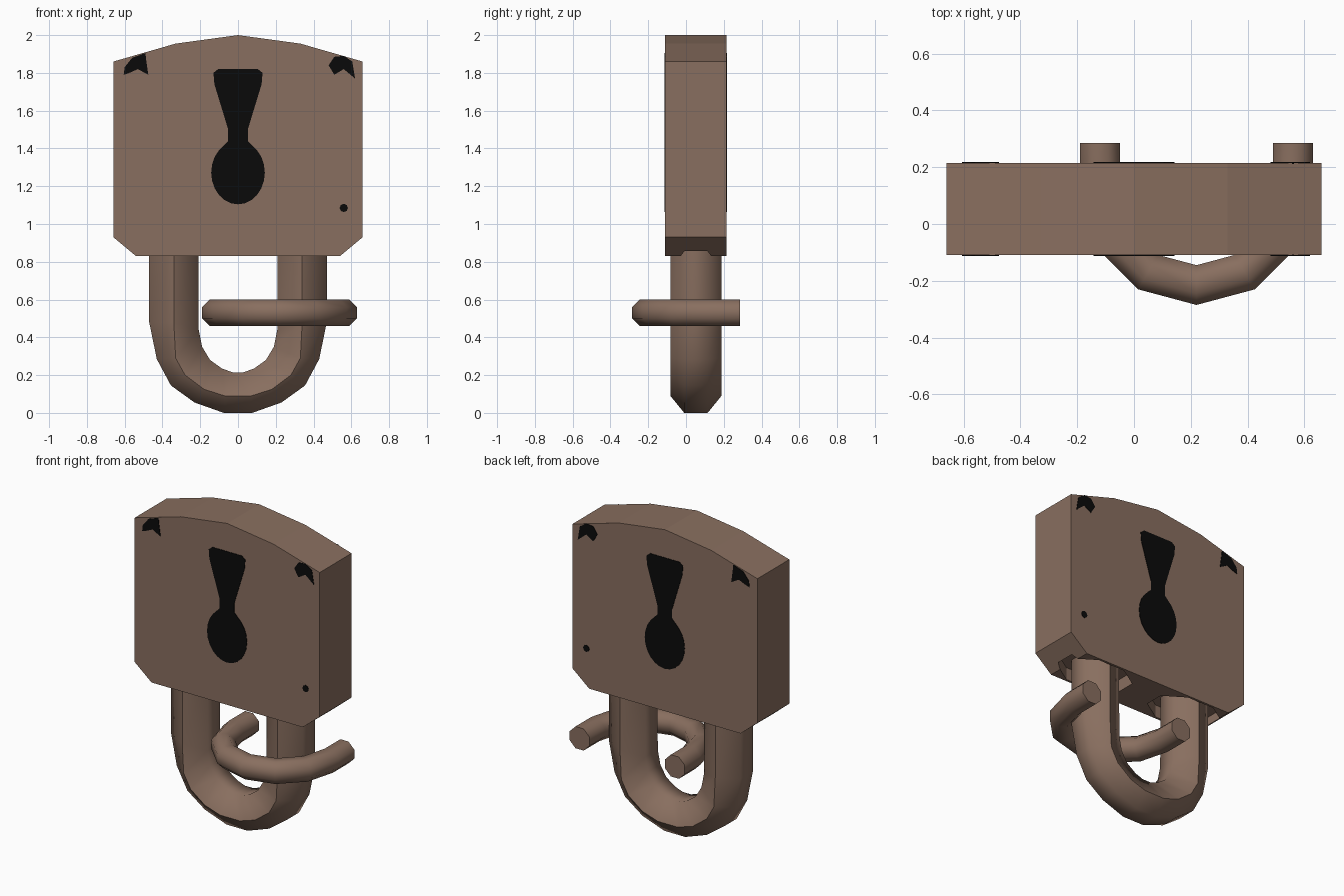
import bpy
import bmesh
from math import cos, sin, pi, radians
from mathutils import Vector

FRONT, BACK = -0.11, 0.215
MID_Y = (FRONT + BACK) / 2

default_cube = bpy.data.objects.get("Cube")
if default_cube:
    bpy.data.objects.remove(default_cube, do_unlink=True)


def make_material(name, colour):
    mat = bpy.data.materials.new(name)
    mat.use_nodes = True
    mat.diffuse_color = (*colour, 1)
    mat.node_tree.nodes["Principled BSDF"].inputs["Base Color"].default_value = (*colour, 1)
    return mat


brown = make_material("brown metal", (0.25, 0.158, 0.115))
black = make_material("black paint", (0.003, 0.003, 0.003))


def finish(name, bm, mat):
    bmesh.ops.recalc_face_normals(bm, faces=bm.faces[:])
    mesh = bpy.data.meshes.new(name)
    bm.to_mesh(mesh)
    bm.free()
    mesh.materials.append(mat)
    obj = bpy.data.objects.new(name, mesh)
    bpy.context.collection.objects.link(obj)
    return obj


def prism(name, outline, y_start, y_end, mat):
    """Extrude an (x, z) outline along y."""
    bm = bmesh.new()
    face = bm.faces.new([bm.verts.new((x, y_start, z)) for x, z in outline])
    grown = bmesh.ops.extrude_face_region(bm, geom=[face])["geom"]
    moved = [g for g in grown if isinstance(g, bmesh.types.BMVert)]
    bmesh.ops.translate(bm, verts=moved, vec=(0, y_end - y_start, 0))
    return finish(name, bm, mat)


def tube(name, rings, mat, sharp_rails=()):
    """Skin matching rings of points, smooth except on the named rails."""
    bm = bmesh.new()
    loops = [[bm.verts.new(p) for p in ring] for ring in rings]
    count = len(loops[0])
    for a, b in zip(loops, loops[1:]):
        for i in range(count):
            j = (i + 1) % count
            bm.faces.new((a[i], a[j], b[j], b[i])).smooth = True
        for i in sharp_rails:
            bm.edges.get((a[i], b[i])).smooth = False
    for end in (loops[0], loops[-1]):
        for edge in bm.faces.new(end).edges:
            edge.smooth = False
    return finish(name, bm, mat)


def mirrored(half):
    """Complete an outline whose right half runs from top to bottom."""
    return half + [(-x, z) for x, z in reversed(half) if x > 0]


# Lock body with an arched top and clipped lower corners
body = prism("lock_body", mirrored([
    (0, 2), (0.33, 1.955), (0.66, 1.86), (0.66, 0.93), (0.54, 0.83)]), FRONT, BACK, brown)

# Sockets around the shackle legs
for side in (-1, 1):
    bm = bmesh.new()
    bmesh.ops.create_cone(bm, cap_ends=True, segments=8, radius1=1, radius2=1, depth=0.2)
    for v in bm.verts:
        angle = pi / 8
        x = v.co.x * cos(angle) - v.co.y * sin(angle)
        y = v.co.x * sin(angle) + v.co.y * cos(angle)
        v.co = Vector((side * 0.34 + x * 0.25, MID_Y + y * 0.16, v.co.z + 0.81))
    cutter = finish("socket_cutter", bm, brown)
    cutter.hide_render = True
    cut = body.modifiers.new("socket", "BOOLEAN")
    cut.operation = "DIFFERENCE"
    cut.solver = "EXACT"
    cut.object = cutter
    bpy.context.view_layer.objects.active = body
    bpy.ops.object.modifier_apply(modifier=cut.name)
    bpy.data.objects.remove(cutter, do_unlink=True)

# Six-sided U shackle: outer, middle and inner rails down one leg
outer = [(0.47, 0.95), (0.47, 0.48), (0.43, 0.285), (0.355, 0.145), (0.23, 0.055), (0.075, 0)]
middle = [(0.34, 0.95), (0.34, 0.48), (0.33, 0.29), (0.28, 0.2), (0.18, 0.125), (0.07, 0.09)]
inner = [(0.21, 0.95), (0.208, 0.44), (0.19, 0.35), (0.148, 0.28), (0.085, 0.235), (0.03, 0.215)]
half_rings = list(zip(outer, middle, inner))


def shackle_ring(section, side):
    (ox, oz), (mx, mz), (ix, iz) = section
    points = [(ox, -0.062, oz), (mx, -0.135, mz), (ix, -0.062, iz),
              (ix, 0.062, iz), (mx, 0.135, mz), (ox, 0.062, oz)]
    return [(side * x, MID_Y + y, z) for x, y, z in points]


rings = [shackle_ring(s, 1) for s in half_rings]
rings += [shackle_ring(s, -1) for s in reversed(half_rings)]
tube("shackle", rings, brown, sharp_rails=(1, 4))

# Open eight-sided link hooked round one shackle leg
link_centre = Vector((0.22, 0.125, 0.53))
link_radius, wire = 0.34, 0.07 / cos(pi / 8)


def link_ring(angle, shift=0.0):
    out = Vector((cos(angle), -sin(angle), 0))
    middle_point = link_centre + out * link_radius + Vector((0, shift, 0))
    turns = [pi / 8 + k * pi / 4 for k in range(8)]
    return [middle_point + out * wire * cos(t) + Vector((0, 0, wire * sin(t))) for t in turns]


rings = [link_ring(0, 0.16)]
rings += [link_ring(radians(30 * k)) for k in range(7)]
rings += [link_ring(pi, 0.16)]
tube("hooked_link", rings, brown)

# Painted keyhole: tapered slot running into a round bulb
slot = [(0.105, 1.82), (0.13, 1.8), (0.125, 1.74), (0.07, 1.56), (0.052, 1.5), (0.052, 1.44)]
bulb = [(0.142 * sin(radians(a)), 1.272 - 0.168 * cos(radians(a))) for a in range(135, -1, -15)]
keyhole = mirrored(slot + bulb)

# Painted chips near the upper corners, and a small dot
left_chip = [(-0.605, 1.79), (-0.6, 1.83), (-0.56, 1.88), (-0.49, 1.905), (-0.485, 1.86),
             (-0.475, 1.79), (-0.53, 1.82), (-0.575, 1.8)]
right_chip = [(0.48, 1.84), (0.51, 1.885), (0.56, 1.89), (0.605, 1.86), (0.62, 1.77),
              (0.56, 1.82), (0.51, 1.79)]
dot = [(0.56 + 0.022 * cos(k * pi / 4), 1.085 + 0.022 * sin(k * pi / 4)) for k in range(8)]

marks = {"keyhole": keyhole, "left_chip": left_chip, "right_chip": right_chip, "dot": dot}
for label, outline in marks.items():
    prism("front_" + label, outline, FRONT - 0.003, FRONT + 0.003, black)
    prism("back_" + label, outline, BACK - 0.003, BACK + 0.003, black)
